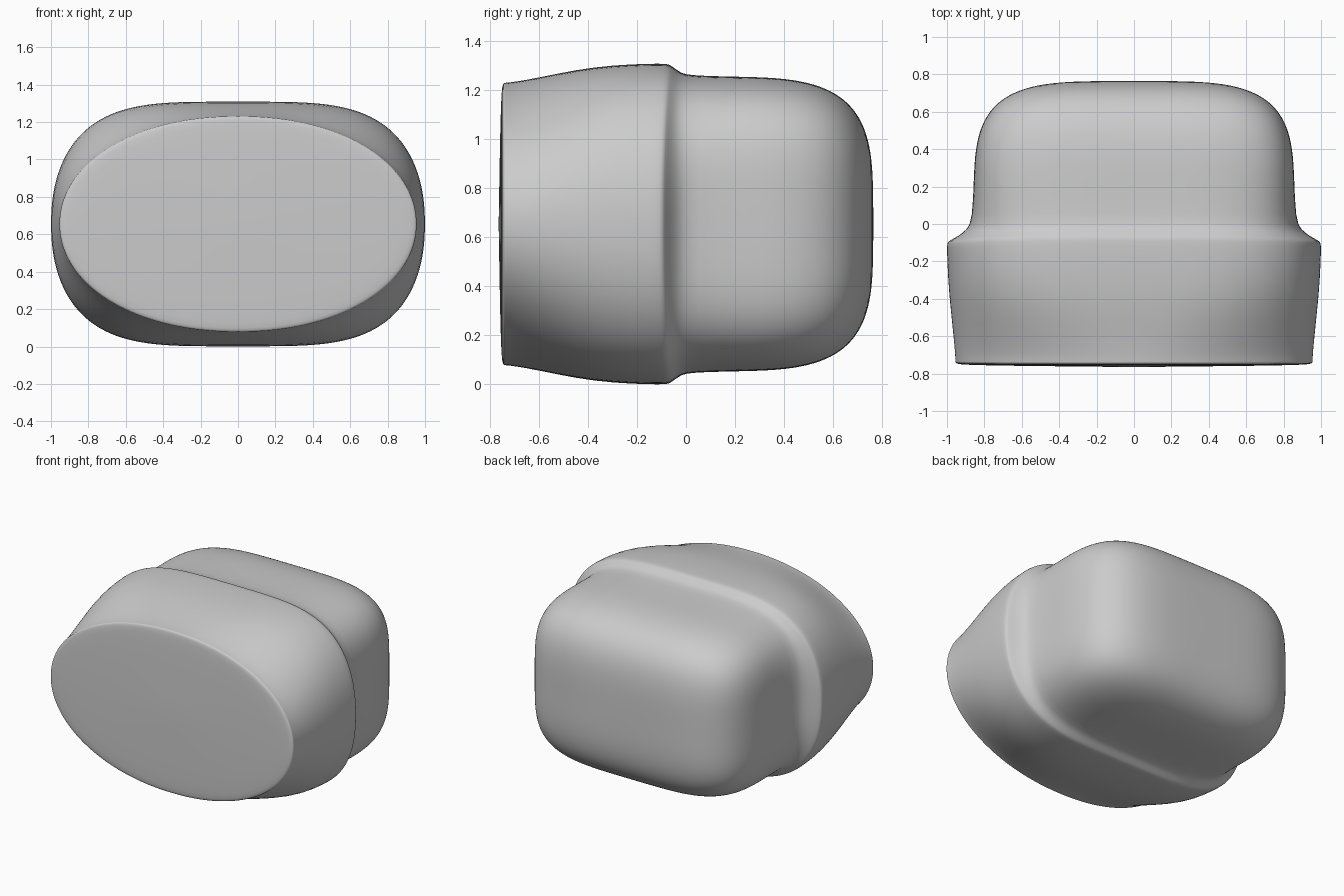
import bpy
import bmesh
import math

SEGMENTS = 96
MID_Z = 0.655

cube = bpy.data.objects.get("Cube")
if cube:
    bpy.data.objects.remove(cube, do_unlink=True)

grey = bpy.data.materials.new("plain grey")
grey.use_nodes = True
grey.diffuse_color = (0.6, 0.6, 0.6, 1)
grey.node_tree.nodes["Principled BSDF"].inputs["Base Color"].default_value = (0.6, 0.6, 0.6, 1)


def power(value, exponent):
    return math.copysign(abs(value) ** exponent, value)


def add_ring(bm, y, width, height, side, crown, bend=0.0):
    """Rounded section; side and crown set its squareness, bend sweeps the flanks forward."""
    ring = []
    for i in range(SEGMENTS):
        angle = math.tau * i / SEGMENTS
        u = power(math.cos(angle), 2 / side)
        v = power(math.sin(angle), 2 / crown)
        ring.append(bm.verts.new((width * u, y - bend * u ** 4, MID_Z + height * v)))
    return ring


def loft(name, sections, tip_y):
    """Skin the sections and close the last one to a tip."""
    bm = bmesh.new()
    rings = [add_ring(bm, *section) for section in sections]
    tip = bm.verts.new((0, tip_y, MID_Z))
    for i in range(SEGMENTS):
        j = (i + 1) % SEGMENTS
        for a, b in zip(rings, rings[1:]):
            bm.faces.new((a[i], a[j], b[j], b[i]))
        bm.faces.new((rings[-1][i], rings[-1][j], tip))
    bmesh.ops.recalc_face_normals(bm, faces=bm.faces)
    # Outward means the tip's faces point away from the open end
    tip.normal_update()
    direction = tip_y - sections[0][0]
    if tip.normal.y * direction < 0:
        bmesh.ops.reverse_faces(bm, faces=bm.faces)
    mesh = bpy.data.meshes.new(name)
    bm.to_mesh(mesh)
    bm.free()
    mesh.materials.append(grey)
    obj = bpy.data.objects.new(name, mesh)
    bpy.context.collection.objects.link(obj)
    for polygon in mesh.polygons:
        polygon.use_smooth = True
    smooth = obj.modifiers.new("smooth", "SUBSURF")
    smooth.levels = smooth.render_levels = 1
    return obj


# Flared front collar, stepping down to the narrower rear block
front_rim = (-0.735, 0.955, 0.577, 2.1, 2.05)
collar = [
    front_rim,
    (-0.7, 0.956, 0.58, 2.15, 2.05),
    (-0.6, 0.965, 0.598, 2.5, 2.1),
    (-0.45, 0.981, 0.63, 3.2, 2.15),
    (-0.3, 0.994, 0.649, 3.8, 2.2),
    (-0.15, 1, 0.655, 4, 2.2),
    (-0.08, 1, 0.655, 4, 2.2, 0.02),
    (-0.066, 0.99, 0.65, 4, 2.25, 0.025),
    (-0.045, 0.94, 0.635, 4, 2.5, 0.02),
    (-0.02, 0.893, 0.616, 4, 3, 0.01),
    (0.02, 0.864, 0.605, 4, 3.6),
]

# Rear block, rounding over to its back
rear = []
STEPS = 18
for i in range(1, STEPS):
    angle = math.pi / 2 * i / STEPS
    depth = math.sin(angle) ** 0.5
    width = math.cos(angle) ** 0.5
    height = math.cos(angle) ** 0.53
    square = 4.1 - 0.6 * (1 - width)
    rear.append((0.05 + 0.715 * depth, 0.858 * width, 0.602 * height, square, square))

loft("body", collar + rear, 0.765)

# Slightly domed oval plate closing the front
plate = [front_rim]
for y, scale in ((-0.742, 0.999), (-0.748, 0.988), (-0.753, 0.95), (-0.758, 0.7), (-0.762, 0.3)):
    plate.append((y, 0.955 * scale, 0.577 * scale, 2.1, 2.05))
loft("front_plate", plate, -0.765)
